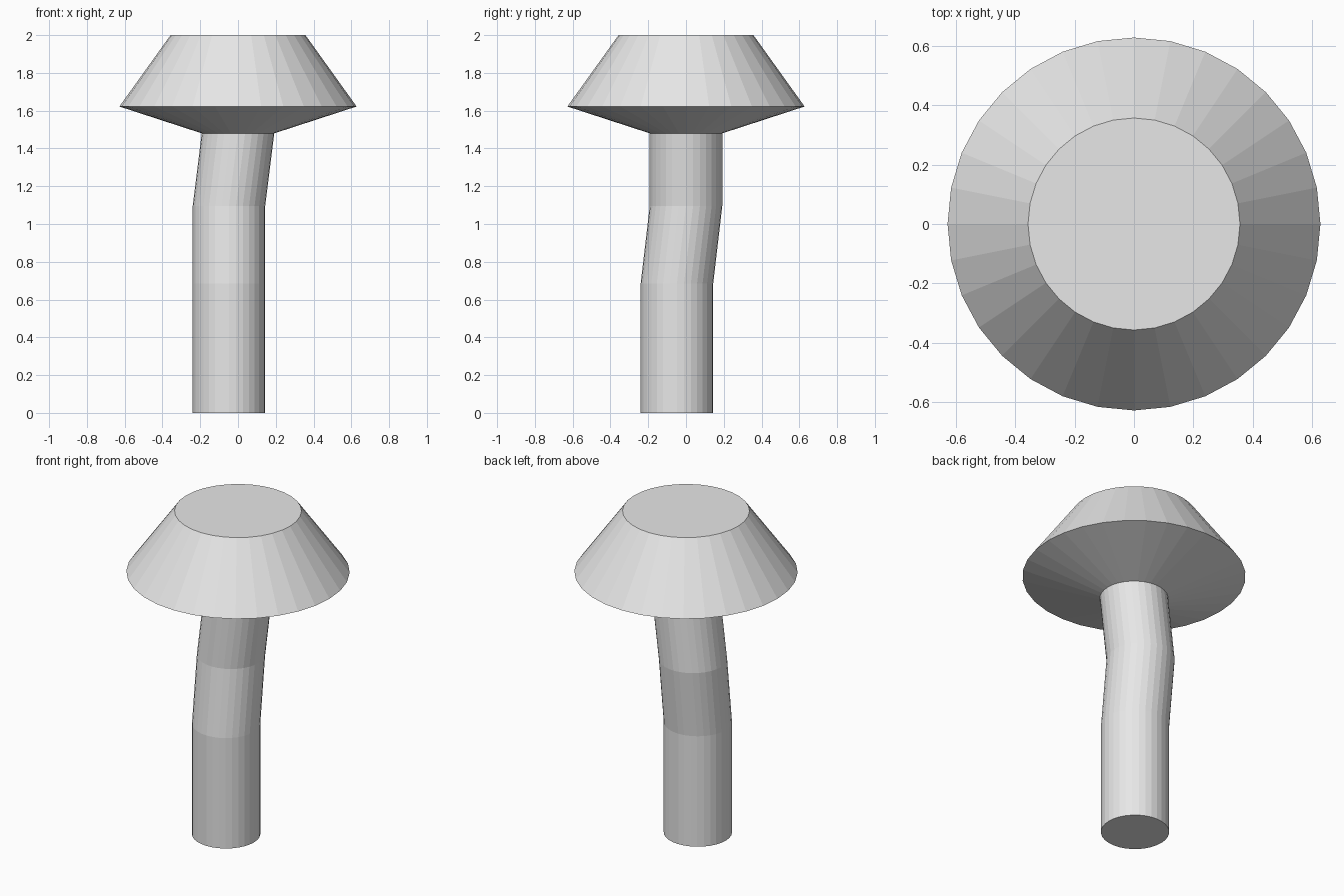
import bpy
import bmesh
from math import cos, sin, tau

SIDES = 32

cube = bpy.data.objects.get("Cube")
if cube:
    bpy.data.objects.remove(cube, do_unlink=True)

# Single plain grey
grey = bpy.data.materials.new("light_grey")
grey.use_nodes = True
colour = (0.8, 0.8, 0.8, 1)
grey.diffuse_color = colour
grey.node_tree.nodes["Principled BSDF"].inputs["Base Color"].default_value = colour


def loft(name, rings):
    """Bridge horizontal circles given as (x, y, z, radius), capping both ends."""
    bm = bmesh.new()
    loops = []
    for x, y, z, r in rings:
        loops.append([bm.verts.new((x + r * cos(tau * i / SIDES),
                                    y + r * sin(tau * i / SIDES), z))
                      for i in range(SIDES)])
    for low, high in zip(loops, loops[1:]):
        for i in range(SIDES):
            j = (i + 1) % SIDES
            bm.faces.new((low[i], low[j], high[j], high[i]))
    bm.faces.new(loops[0][::-1])
    bm.faces.new(loops[-1])
    mesh = bpy.data.meshes.new(name)
    bm.to_mesh(mesh)
    bm.free()
    mesh.materials.append(grey)
    obj = bpy.data.objects.new(name, mesh)
    bpy.context.collection.objects.link(obj)
    return obj


# Stem: leans first along y, then along x
R = 0.192
LEAN = -0.048
loft("mushroom_stem", [
    (LEAN, LEAN, 0, R),
    (LEAN, LEAN, 0.685, R),
    (LEAN, 0, 1.095, R),
    (0, 0, 1.48, R),
])

# Cap: flared underside, sloping sides and a flat top
loft("mushroom_cap", [
    (0, 0, 1.48, R),
    (0, 0, 1.622, 0.628),
    (0, 0, 2, 0.357),
])
